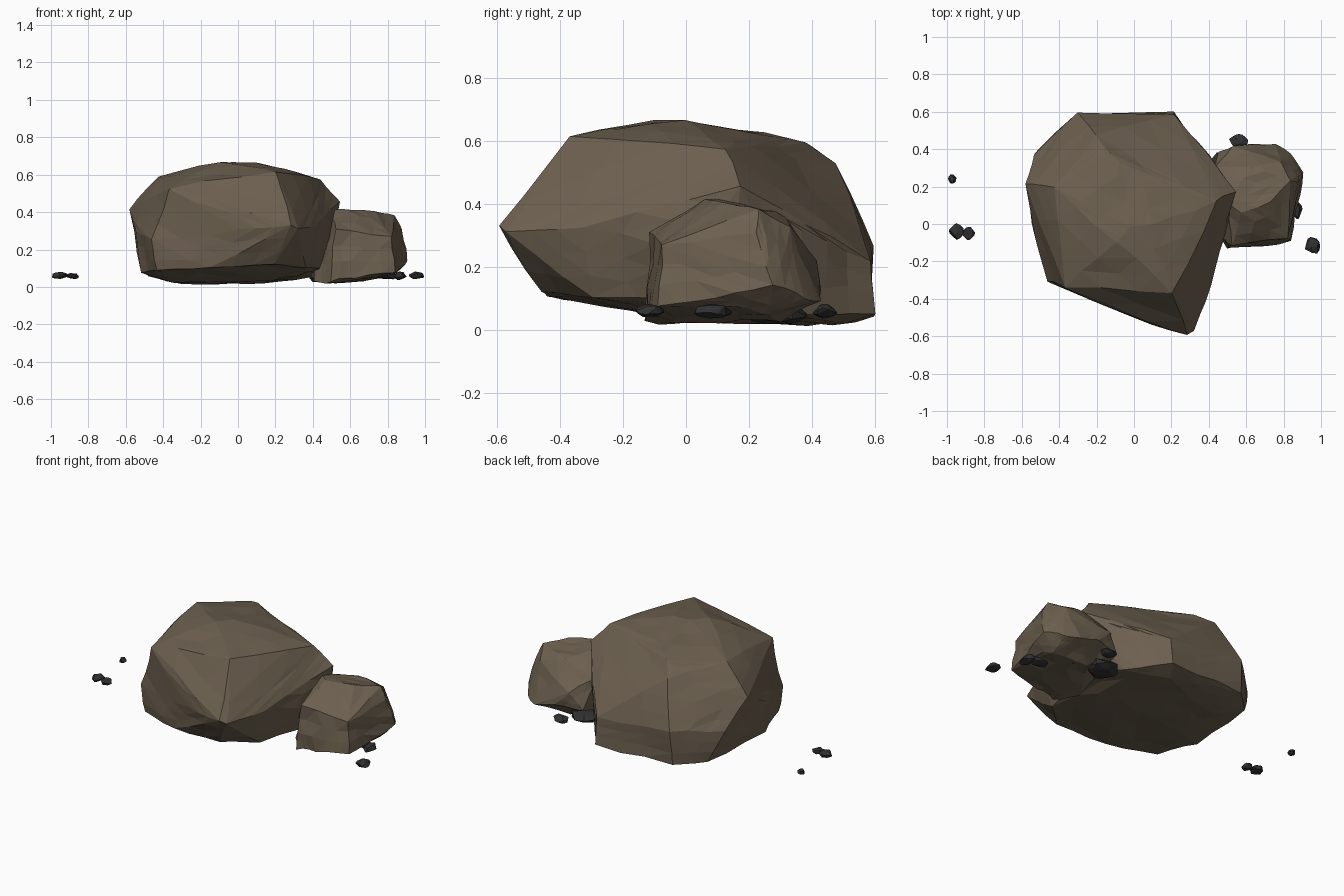
import bpy, bmesh, random
from mathutils import Vector, noise

random.seed(4)


def material(name, colour):
    m = bpy.data.materials.new(name)
    m.diffuse_color = colour
    return m


brown = material("brown_stone", (0.148, 0.114, 0.077, 1))
dark = material("dark_stone", (0.030, 0.030, 0.032, 1))


def rock(name, points, mat, cuts=0, rough=0.0, scale=5.0):
    """Faceted stone: hull of the corner points, then light chipping."""
    bm = bmesh.new()
    for p in points:
        bm.verts.new(p)
    hull = bmesh.ops.convex_hull(bm, input=bm.verts[:])
    spare = {g for g in hull["geom_interior"] + hull["geom_unused"]
             if isinstance(g, bmesh.types.BMVert)}
    bmesh.ops.delete(bm, geom=list(spare), context="VERTS")
    bmesh.ops.triangulate(bm, faces=bm.faces[:])
    if cuts:
        corners = set(bm.verts)
        bmesh.ops.subdivide_edges(bm, edges=bm.edges[:], cuts=cuts, use_grid_fill=True)
        for v in bm.verts:
            if v not in corners:
                v.co += noise.noise_vector(v.co * scale) * rough
        bmesh.ops.triangulate(bm, faces=bm.faces[:])
    bmesh.ops.recalc_face_normals(bm, faces=bm.faces[:])
    me = bpy.data.meshes.new(name)
    bm.to_mesh(me)
    bm.free()
    me.materials.append(mat)
    ob = bpy.data.objects.new(name, me)
    bpy.context.collection.objects.link(ob)
    return ob


# Large boulder corners: crown, waist and underside
crown = [(-.37, -.34, .53), (.21, -.36, .62), (.45, .12, .58), (-.43, .2, .60),
         (-.1, -.1, .67), (.1, 0, .665), (-.02, -.02, .675), (-.2, .42, .57),
         (-.12, .38, .59), (.04, .24, .62), (-.2, .48, .53)]
waist = [(-.58, .21, .41), (-.46, -.31, .25), (.29, -.595, .33), (.33, -.575, .31),
         (0, -.5, .30), (.42, -.33, .33), (.54, .18, .45), (.50, .02, .25),
         (-.31, .59, .26), (.22, .59, .22), (-.53, .38, .25), (.40, .37, .31),
         (-.54, 0, .30)]
base = [(-.51, -.05, .07), (-.43, -.3, .09), (-.15, -.43, .10), (.2, -.46, .12),
        (.36, -.3, .10), (.48, .12, .10), (.38, .36, .05), (.22, .595, .05),
        (-.30, .59, .05), (-.46, .44, .06), (-.3, .35, .02), (-.12, .38, .005),
        (.15, .50, .02), (-.35, .05, .03), (.2, .1, .03)]
rock("large_boulder", crown + waist + base, brown, 2, 0.018)

# Smaller boulder leaning against the right side
small = [(.49, .12, .41), (.56, .06, .415), (.72, .12, .41), (.84, .23, .385),
         (.63, .30, .36), (.78, .34, .33), (.52, -.11, .31), (.82, -.08, .27),
         (.87, .22, .31), (.91, .28, .14), (.88, .1, .10), (.84, -.09, .08),
         (.63, -.125, .05), (.50, -.125, .03), (.40, 0, .03), (.45, .38, .12),
         (.63, .43, .12), (.75, .43, .10), (.84, .37, .10), (.55, .0, .025),
         (.60, .30, .035), (.82, .25, .055), (.43, .3, .3), (.53, .41, .22)]
rock("small_boulder", small, brown, 2, 0.018, 8.0)

# Pebbles: x, y, z, half sizes
pebbles = [(-.975, .24, .06, .027, .026, .016), (-.95, -.04, .06, .042, .045, .021),
           (-.885, -.05, .06, .037, .036, .020), (.955, -.117, .06, .044, .050, .022),
           (.865, .08, .06, .035, .065, .023), (.56, .44, .06, .054, .042, .024),
           (.48, .29, .05, .11, .10, .035), (.80, .10, .058, .06, .05, .020),
           (.66, .26, .045, .03, .03, .018)]
for i, (x, y, z, a, b, c) in enumerate(pebbles):
    pts = []
    for _ in range(26):
        d = Vector([random.gauss(0, 1) for _ in range(3)]).normalized()
        d *= random.uniform(.92, 1.05)
        pts.append((x + d.x * a, y + d.y * b, z + d.z * c))
    rock("pebble_%d" % (i + 1), pts, dark)
